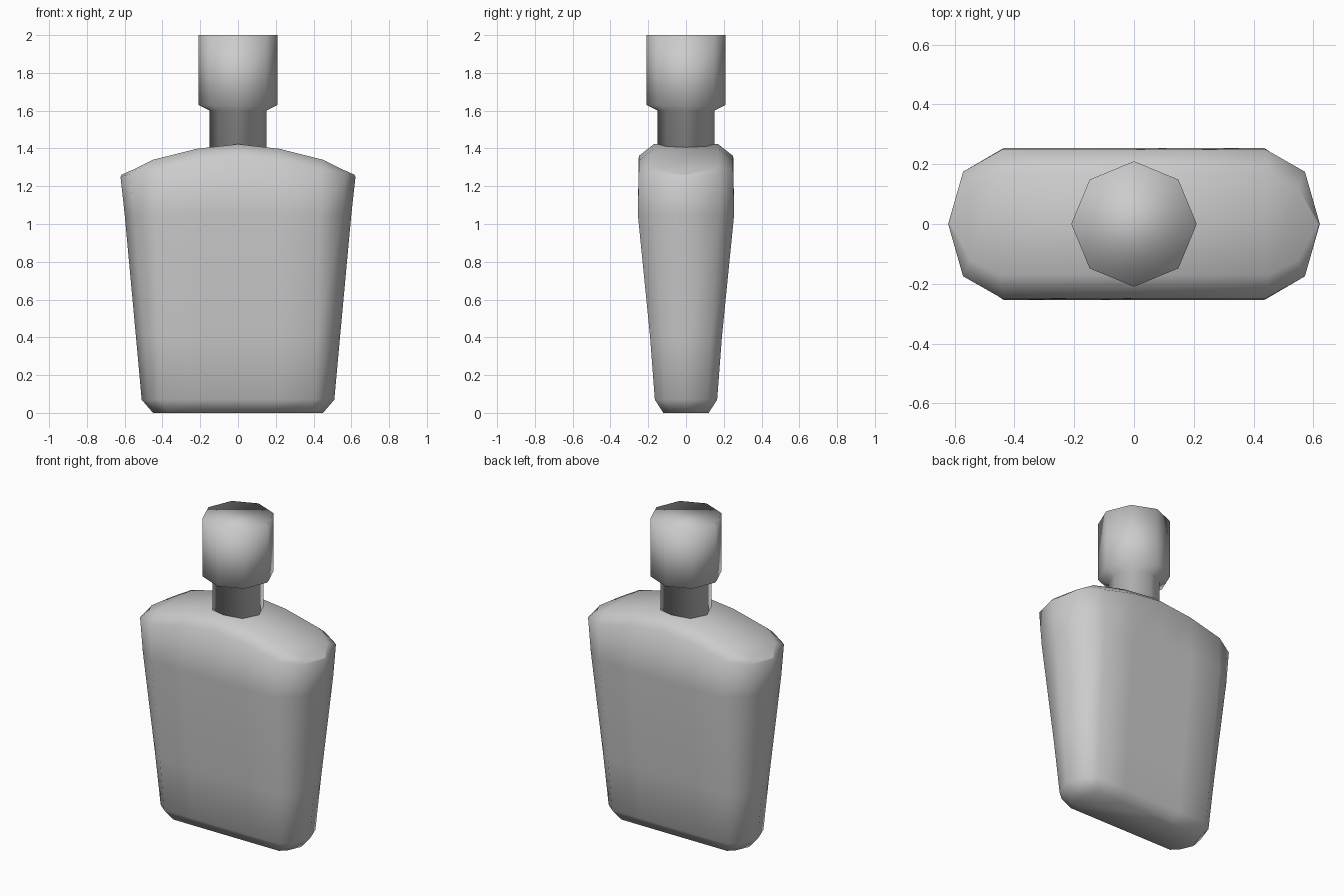
import bpy, bmesh, math

if "Cube" in bpy.data.objects:
    bpy.data.objects.remove(bpy.data.objects["Cube"])


def finish(name, bm):
    bmesh.ops.recalc_face_normals(bm, faces=bm.faces)
    me = bpy.data.meshes.new(name)
    bm.to_mesh(me)
    bm.free()
    for p in me.polygons:
        p.use_smooth = True
    ob = bpy.data.objects.new(name, me)
    bpy.context.collection.objects.link(ob)


def full_ring(quarter):
    """Mirror a quarter outline (end point first, centre line last) to a 16 point ring."""
    half = quarter + [(-x, y, z) for x, y, z in quarter[-2::-1]]
    return half + [(x, -y, z) for x, y, z in half[-2:0:-1]]


def bridge(bm, rings):
    for a, b in zip(rings, rings[1:]):
        n = len(a)
        for i in range(n):
            j = (i + 1) % n
            bm.faces.new((a[i], a[j], b[j], b[i]))


def section(w, d, col, z):
    return full_ring([(w, 0, z), (w - 0.05 * w / 0.62, d * 0.69, z),
                      (col, d, z), (col / 2, d, z), (0, d, z)])


# flat tapered bottle body with arched shoulders
bm = bmesh.new()
levels = [
    section(0.45, 0.12, 0.375, 0.0),
    section(0.51, 0.165, 0.41, 0.07),
    section(0.54, 0.19, 0.42, 0.4),
    section(0.60, 0.255, 0.435, 1.05),
    full_ring([(0.622, 0, 1.25), (0.572, 0.175, 1.265), (0.44, 0.25, 1.28),
               (0.22, 0.25, 1.335), (0, 0.25, 1.36)]),
    full_ring([(0.615, 0, 1.262), (0.55, 0.12, 1.29), (0.45, 0.17, 1.34),
               (0.22, 0.17, 1.398), (0, 0.17, 1.423)]),
]
rings = [[bm.verts.new(p) for p in lv] for lv in levels]
bridge(bm, rings)
bm.faces.new(rings[0])
# arched top strips
t = rings[-1]
bm.faces.new((t[0], t[1], t[15]))
bm.faces.new((t[8], t[7], t[9]))
for i in range(1, 7):
    bm.faces.new((t[i], t[i + 1], t[15 - i], t[16 - i]))
finish("bottle_body", bm)

# eight-sided neck and stopper
bm = bmesh.new()
profile = [(0.15, 1.36), (0.15, 1.6), (0.21, 1.63), (0.21, 2.0)]
rings = [[bm.verts.new((r * math.cos(k * math.pi / 4), r * math.sin(k * math.pi / 4), z))
          for k in range(8)] for r, z in profile]
bridge(bm, rings)
bm.faces.new(rings[0])
bm.faces.new(rings[-1])
finish("neck_and_stopper", bm)
